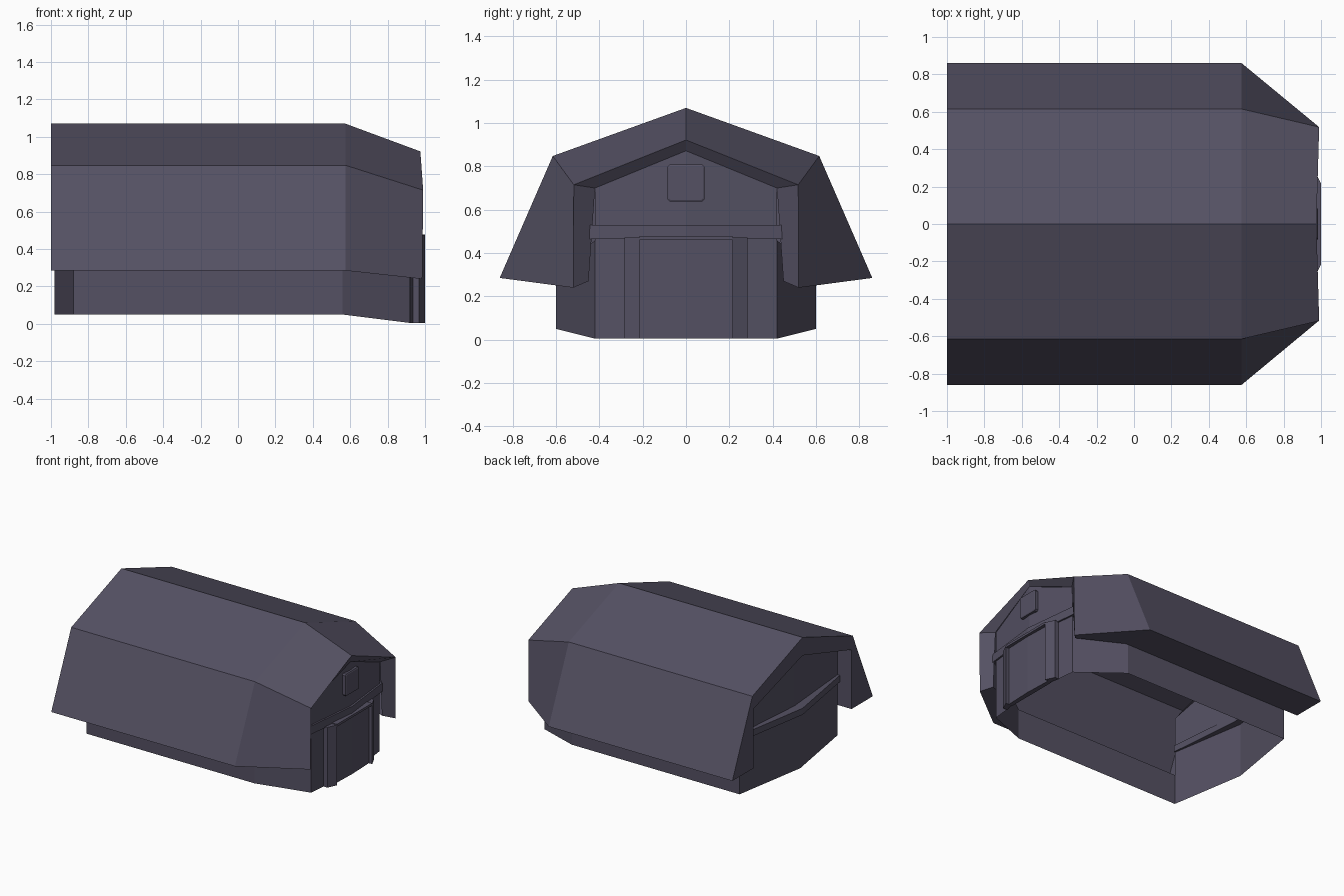
import bpy, bmesh

if "Cube" in bpy.data.objects:
    bpy.data.objects.remove(bpy.data.objects["Cube"])

mat = bpy.data.materials.new("slate")
mat.diffuse_color = (0.09, 0.082, 0.125, 1)
mat.use_nodes = True
mat.node_tree.nodes["Principled BSDF"].inputs["Base Color"].default_value = mat.diffuse_color


def finish(name, bm, fix_normals=True):
    bmesh.ops.remove_doubles(bm, verts=bm.verts, dist=1e-5)
    if fix_normals:
        bmesh.ops.recalc_face_normals(bm, faces=bm.faces)
    me = bpy.data.meshes.new(name)
    bm.to_mesh(me)
    bm.free()
    ob = bpy.data.objects.new(name, me)
    me.materials.append(mat)
    bpy.context.collection.objects.link(ob)
    return ob


def strip(name, pts):
    """Single-skin wall through (x, y, z_bottom, z_top) points."""
    bm = bmesh.new()
    cols = [(bm.verts.new((x, y, a)), bm.verts.new((x, y, b))) for x, y, a, b in pts]
    for p, q in zip(cols, cols[1:]):
        bm.faces.new((p[0], q[0], q[1], p[1]))
    return finish(name, bm)


def prism(name, plan, z0, z1):
    bm = bmesh.new()
    f = bm.faces.new([bm.verts.new((x, y, z0)) for x, y in plan])
    r = bmesh.ops.extrude_face_region(bm, geom=[f])
    for v in r["geom"]:
        if isinstance(v, bmesh.types.BMVert):
            v.co.z = z1
    return finish(name, bm)


def both(pts):
    """Mirror a path that ends on the centre line y = 0."""
    return pts + [(p[0], -p[1]) + tuple(p[2:]) for p in reversed(pts[:-1])]


# roof sections: barn profile, straight run then tapered to the front
main_out = [(0.86, 0.285), (0.615, 0.848), (0, 1.07)]
main_in = [(0.60, 0.285), (0.60, 0.745), (0, 0.93)]
front_out = [(0.985, 0.52, 0.24), (0.99, 0.518, 0.715), (0.975, 0, 0.922)]
front_in = [(0.92, 0.45, 0.27), (0.925, 0.42, 0.70), (0.965, 0, 0.872)]


def run(x):
    return both([(x, *p) for p in main_out]) + both([(x, *p) for p in main_in])[::-1]


# roof: outer skin and soffits all along, inner reveal only in the rear overhang
bm = bmesh.new()
rings = [[bm.verts.new(p) for p in s] for s in
         (run(-1), run(-0.88), run(0.575), both(front_out) + both(front_in)[::-1])]
for k, (a, b) in enumerate(zip(rings, rings[1:])):
    for i in range(10):
        if k == 0 or i not in (5, 6, 7, 8):
            j = (i + 1) % 10
            bm.faces.new((a[i], a[j], b[j], b[i]))
for r, flip in ((rings[0], True), (rings[-1], False)):
    for i in range(4):
        quad = [r[i], r[i + 1], r[8 - i], r[9 - i]]
        bm.faces.new(quad[::-1] if flip else quad)
bmesh.ops.reverse_faces(bm, faces=[f for f in bm.faces]) if rings[0][2].link_faces[0].normal.z < 0 else None
finish("roof", bm)

# walls
for s, side in ((1, "left"), (-1, "right")):
    strip("side_wall_" + side, [(-0.88, s * 0.6, 0.05, 0.285), (0.56, s * 0.6, 0.05, 0.285),
                                (0.92, s * 0.42, 0.005, 0.46)])
strip("front_wall", both([(0.92, 0.42, 0.005, 0.70), (0.965, 0, 0.005, 0.872)]))
strip("back_wall", both([(-0.88, 0.6, 0.05, 0.5), (-0.98, 0, 0.05, 0.5)]))

# rear gable, set back above the band
strip("rear_gable", both([(-0.88, 0.6, 0.5, 0.745), (-0.93, 0, 0.5, 0.93)]))

# horizontal trim bands
prism("front_band", both([(0.74, 0.535), (0.93, 0.445), (0.98, 0)])
      + both([(0.74, 0.49), (0.90, 0.40), (0.94, 0)])[::-1], 0.465, 0.53)
prism("rear_band", both([(-0.90, 0.6), (-1.0, 0)])
      + both([(-0.87, 0.6), (-0.925, 0)])[::-1], 0.47, 0.52)

# doors, angled posts and lintel
for s, side in ((1, "left"), (-1, "right")):
    prism("door_post_" + side, [(0.93, s * 0.285), (0.967, s * 0.285),
                                (1.0, s * 0.215), (0.95, s * 0.215)], 0.005, 0.472)
    prism("door_panel_" + side, [(0.94, s * 0.215), (0.972, s * 0.215),
                                 (0.98, 0), (0.94, 0)], 0.005, 0.465)
prism("door_lintel", [(0.94, 0.215), (1.0, 0.215), (1.0, -0.215), (0.94, -0.215)], 0.46, 0.478)

# loft hatch with a raised rim
bm = bmesh.new()
bmesh.ops.create_cube(bm, size=1)
for v in bm.verts:
    v.co = (0.965 + v.co.x * 0.03, v.co.y * 0.17, 0.723 + v.co.z * 0.17)
bmesh.ops.bevel(bm, geom=[e for e in bm.edges if abs(e.verts[0].co.x - e.verts[1].co.x) > 0.01],
                offset=0.01, segments=1, affect='EDGES')
face = max(bm.faces, key=lambda f: f.calc_center_median().x)
bmesh.ops.inset_region(bm, faces=[face], thickness=0.008, depth=0.004)
finish("loft_hatch", bm)
